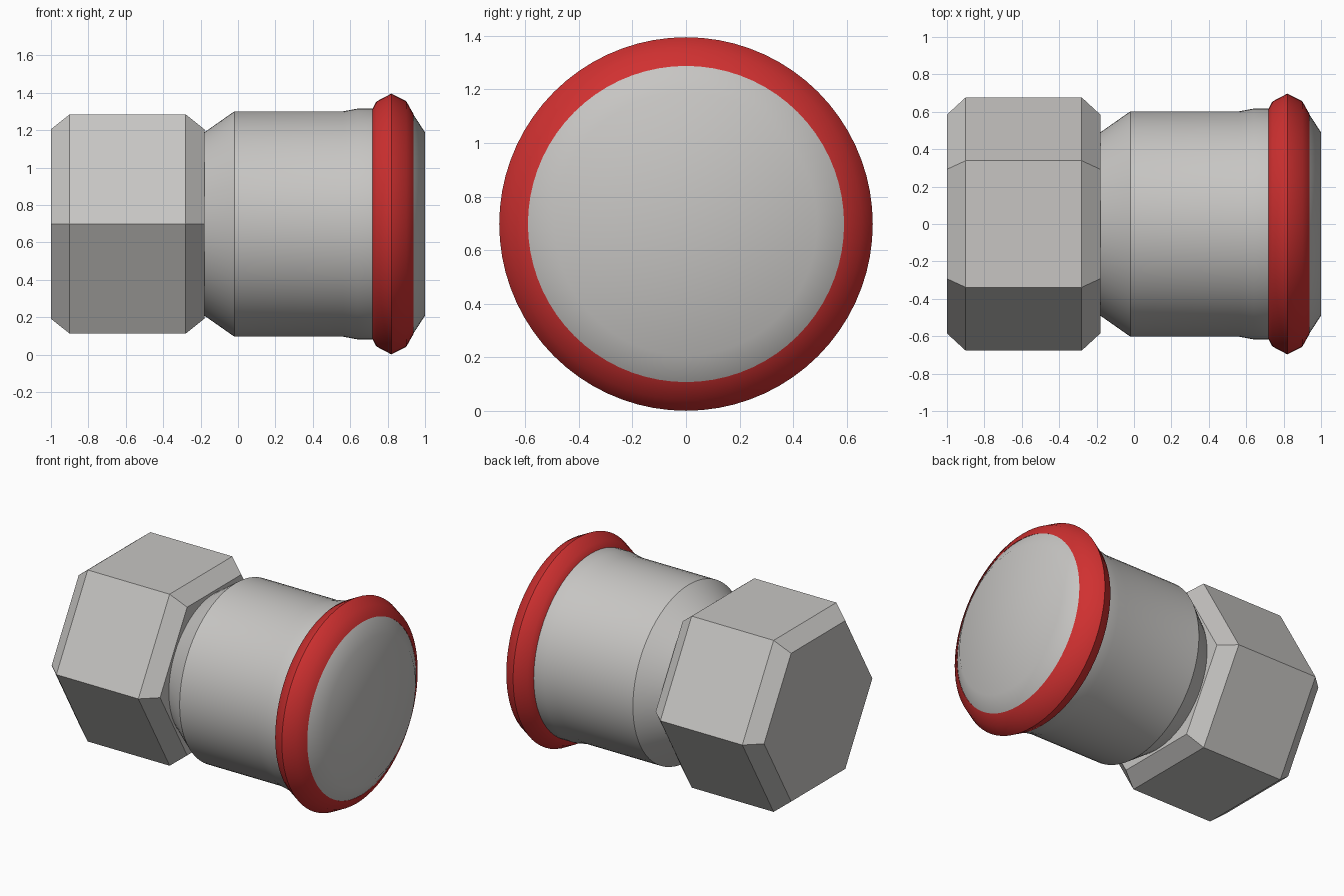
import bpy, bmesh
from math import pi, sin, cos

cube = bpy.data.objects.get("Cube")
if cube:
    bpy.data.objects.remove(cube)

AXIS_Z = 0.698


def material(name, rgb):
    mat = bpy.data.materials.new(name)
    mat.use_nodes = True
    colour = (*rgb, 1.0)
    mat.diffuse_color = colour
    bsdf = next(n for n in mat.node_tree.nodes if n.type == 'BSDF_PRINCIPLED')
    bsdf.inputs["Base Color"].default_value = colour
    return mat


def lathe(name, profile, sides, mat, smooth=True, sharp_x=()):
    """Turn (x, radius) points about the x axis; radius 0 closes an end."""
    bm = bmesh.new()
    rings = []
    for x, r in profile:
        if r == 0:
            rings.append([bm.verts.new((x, 0, 0))] * sides)
        else:
            rings.append([bm.verts.new((x, r * cos(2 * pi * i / sides),
                                        r * sin(2 * pi * i / sides)))
                          for i in range(sides)])
    for a, b in zip(rings, rings[1:]):
        for i in range(sides):
            j = (i + 1) % sides
            corners = list(dict.fromkeys((a[i], a[j], b[j], b[i])))
            bm.faces.new(corners).smooth = smooth
    # Crisp edges on the chosen rings
    for edge in bm.edges:
        xs = [v.co.x for v in edge.verts]
        if any(all(abs(x - s) < 1e-4 for x in xs) for s in sharp_x):
            edge.smooth = False
    bmesh.ops.recalc_face_normals(bm, faces=bm.faces)
    mesh = bpy.data.meshes.new(name)
    bm.to_mesh(mesh)
    bm.free()
    mesh.materials.append(mat)
    obj = bpy.data.objects.new(name, mesh)
    obj.location.z = AXIS_Z
    bpy.context.collection.objects.link(obj)
    return obj


steel = material("brushed steel", (0.57, 0.56, 0.545))
red = material("red seal", (0.63, 0.03, 0.03))

# Chamfered hexagon nut, corners pointing front and back
lathe("hex_nut",
      [(-1, 0), (-1, 0.585), (-0.9, 0.677), (-0.28, 0.677),
       (-0.18, 0.585), (-0.18, 0)],
      6, steel, smooth=False)

# Round socket with tapered neck, slight flare and closed chamfered end
lathe("socket_body",
      [(-0.18, 0), (-0.18, 0.49), (-0.02, 0.602), (0.56, 0.602),
       (0.64, 0.617), (0.72, 0.617), (0.935, 0.59), (1, 0.49), (1, 0)],
      72, steel, sharp_x=(-0.18, -0.02, 0.72, 0.935))

# Red bead around the socket mouth
lathe("seal_ring",
      [(0.72, 0.617), (0.74, 0.655), (0.82, 0.697), (0.9, 0.656),
       (0.937, 0.59)],
      72, red, sharp_x=(0.82,))
